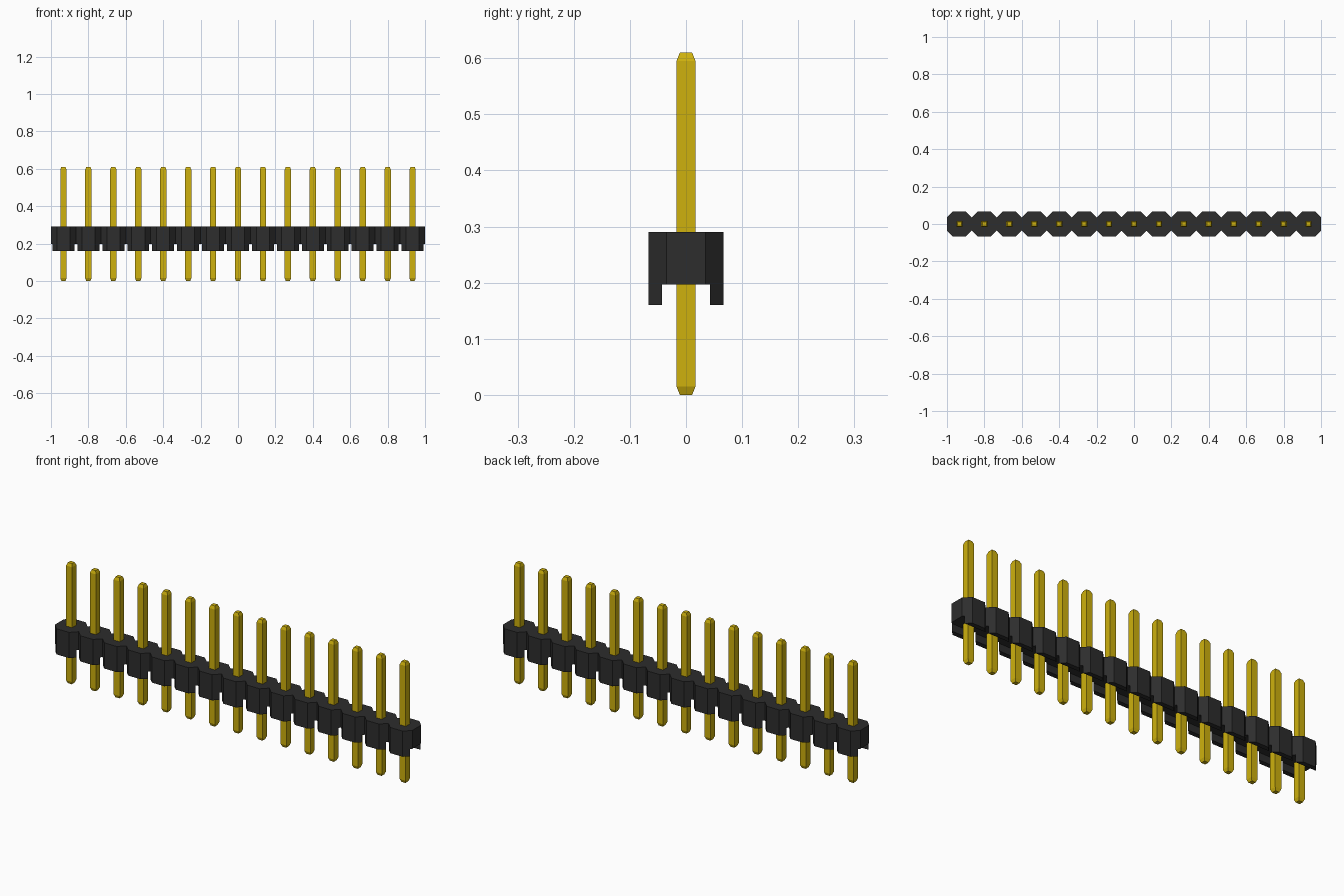
import bpy
import bmesh

COUNT = 15
PITCH = 2 / COUNT
HALF = PITCH / 2        # half width of one housing cell
FLAT = 0.035            # half width of each flat octagon side
BASE, TOP = 0.16, 0.29  # housing bottom and top
FIRST = -1 + HALF       # x of the first pin

old = bpy.data.objects.get("Cube")
if old:
    bpy.data.objects.remove(old, do_unlink=True)


def make_material(name, rgb):
    mat = bpy.data.materials.new(name)
    mat.use_nodes = True
    mat.diffuse_color = (*rgb, 1)
    mat.node_tree.nodes["Principled BSDF"].inputs["Base Color"].default_value = (*rgb, 1)
    return mat


def make_object(name, bm, mat=None):
    bmesh.ops.recalc_face_normals(bm, faces=bm.faces)
    mesh = bpy.data.meshes.new(name)
    bm.to_mesh(mesh)
    bm.free()
    if mat:
        mesh.materials.append(mat)
    obj = bpy.data.objects.new(name, mesh)
    bpy.context.collection.objects.link(obj)
    return obj


def prism(outline, z0, z1):
    bm = bmesh.new()
    face = bm.faces.new([bm.verts.new((x, y, z0)) for x, y in outline])
    top = bmesh.ops.extrude_face_region(bm, geom=[face])["geom"]
    for v in top:
        if isinstance(v, bmesh.types.BMVert):
            v.co.z = z1
    return bm


black = make_material("black plastic", (0.026, 0.026, 0.026))
gold = make_material("gold metal", (0.62, 0.44, 0.004))

# Housing: a row of joined octagons with notches between them
front = [(-1, -FLAT)]
for i in range(COUNT):
    x = FIRST + i * PITCH
    front += [(x - FLAT, -HALF), (x + FLAT, -HALF), (x + HALF, -FLAT)]
back = [(-x, -y) for x, y in front]
housing = make_object("housing", prism(front + back, BASE, TOP), black)

# Channel running along the underside, leaving two rows of feet
channel = make_object("channel_cutter", prism(
    [(-1.1, -0.043), (1.1, -0.043), (1.1, 0.043), (-1.1, 0.043)], 0.1, 0.197))
channel.hide_render = True
cut = housing.modifiers.new("channel", "BOOLEAN")
cut.operation = "DIFFERENCE"
cut.solver = "EXACT"
cut.object = channel
bpy.context.view_layer.objects.active = housing
bpy.ops.object.modifier_apply(modifier=cut.name)
bpy.data.objects.remove(channel, do_unlink=True)

# Pins: square posts with tapered tips, repeated along the row
bm = bmesh.new()
rings = []
for half, z in [(0.011, 0), (0.017, 0.015), (0.017, 0.595), (0.011, 0.61)]:
    rings.append([bm.verts.new((sx * half, sy * half, z))
                  for sx, sy in [(-1, -1), (1, -1), (1, 1), (-1, 1)]])
for low, high in zip(rings, rings[1:]):
    for i in range(4):
        j = (i + 1) % 4
        bm.faces.new((low[i], low[j], high[j], high[i]))
bm.faces.new(rings[0])
bm.faces.new(rings[-1])
pins = make_object("pins", bm, gold)
pins.location.x = FIRST
row = pins.modifiers.new("row", "ARRAY")
row.count = COUNT
row.use_relative_offset = False
row.use_constant_offset = True
row.constant_offset_displace = (PITCH, 0, 0)
